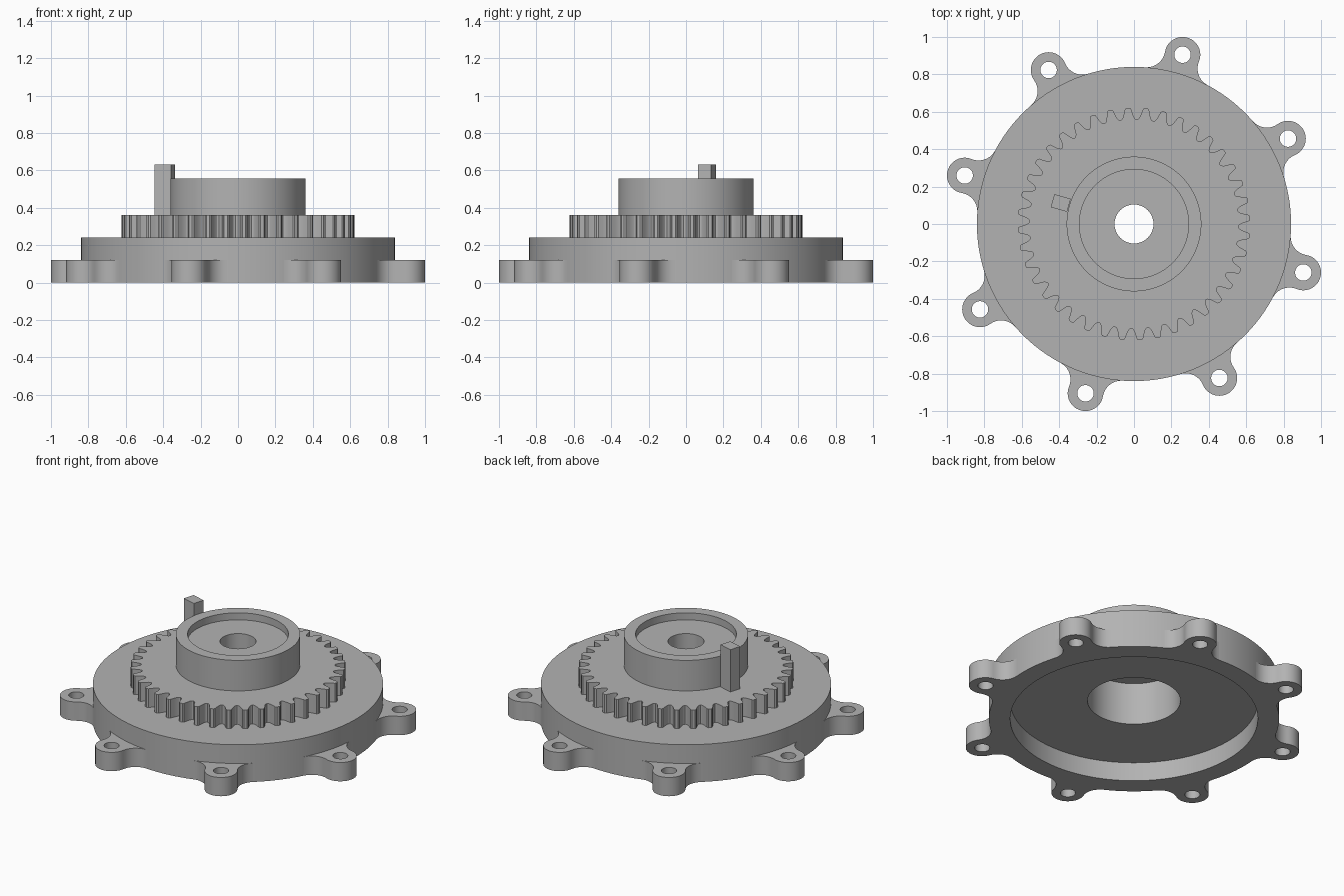
import bpy, bmesh, math
from mathutils import Vector, Matrix

if "Cube" in bpy.data.objects:
    bpy.data.objects.remove(bpy.data.objects["Cube"])

grey = bpy.data.materials.new("plain grey")
grey.diffuse_color = (0.45, 0.45, 0.45, 1)
grey.use_nodes = True
grey.node_tree.nodes["Principled BSDF"].inputs["Base Color"].default_value = grey.diffuse_color


def polar(r, a, c=(0, 0)):
    return Vector((c[0] + r * math.cos(a), c[1] + r * math.sin(a)))


def arc(c, r, a0, a1, n):
    return [polar(r, a0 + (a1 - a0) * i / n, c) for i in range(n + 1)]


def circle(c, r, n):
    return arc(c, r, 0, math.tau, n)[:-1]


def finish(ob, angle=30):
    """Weld, fix normals, colour and smooth a finished part."""
    bm = bmesh.new()
    bm.from_mesh(ob.data)
    bmesh.ops.remove_doubles(bm, verts=bm.verts, dist=1e-5)
    bmesh.ops.recalc_face_normals(bm, faces=bm.faces)
    bm.to_mesh(ob.data)
    bm.free()
    ob.data.materials.clear()
    ob.data.materials.append(grey)
    bpy.ops.object.select_all(action='DESELECT')
    ob.select_set(True)
    bpy.context.view_layer.objects.active = ob
    bpy.ops.object.shade_smooth_by_angle(angle=math.radians(angle))
    return ob


def plate(name, loops, z0, z1, angle=30):
    """Extrude flat outlines (inner ones become holes) from z0 to z1."""
    cu = bpy.data.curves.new(name, 'CURVE')
    cu.dimensions = '2D'
    cu.fill_mode = 'BOTH'
    cu.extrude = (z1 - z0) / 2
    for pts in loops:
        sp = cu.splines.new('POLY')
        sp.points.add(len(pts) - 1)
        for p, q in zip(sp.points, pts):
            p.co = (q[0], q[1], 0, 1)
        sp.use_cyclic_u = True
    ob = bpy.data.objects.new(name, cu)
    bpy.context.collection.objects.link(ob)
    bpy.ops.object.select_all(action='DESELECT')
    ob.select_set(True)
    bpy.context.view_layer.objects.active = ob
    bpy.ops.object.convert(target='MESH')
    ob = bpy.context.object
    ob.data.transform(Matrix.Translation((0, 0, (z0 + z1) / 2)))
    return finish(ob, angle)


def lathe(name, profile, n=128):
    """Revolve a closed (radius, z) profile around z."""
    verts, faces, m = [], [], len(profile)
    for i in range(n):
        for r, z in profile:
            verts.append((*polar(r, math.tau * i / n), z))
        for j in range(m):
            k, i2 = (j + 1) % m, (i + 1) % n
            faces.append((i * m + j, i2 * m + j, i2 * m + k, i * m + k))
    me = bpy.data.meshes.new(name)
    me.from_pydata(verts, [], faces)
    ob = bpy.data.objects.new(name, me)
    bpy.context.collection.objects.link(ob)
    return finish(ob)


# Flanged body with hollow underside, hub, top recess and centre bore
lathe("body_and_hub", [
    (0.717, 0), (0.84, 0), (0.84, 0.24), (0.36, 0.24), (0.36, 0.555),
    (0.292, 0.555), (0.292, 0.51), (0.104, 0.51), (0.104, 0.39),
    (0.269, 0.39), (0.269, 0.12), (0.717, 0.12)])

# Toothed ring around the hub
TEETH = 40
half = [(-0.5, 0.559), (-0.4, 0.563), (-0.32, 0.573), (-0.24, 0.593),
        (-0.17, 0.616), (-0.09, 0.622)]
tooth = half + [(-t, r) for t, r in half[:0:-1]]
gear = [polar(r, math.radians(3) + math.tau * (i + t) / TEETH)
        for i in range(TEETH) for t, r in tooth]
plate("gear_ring", [gear, circle((0, 0), 0.358, 128)], 0.24, 0.36, 25)

# Mounting lugs, blended into the body with concave fillets
R, D, r, f = 0.84, 0.9415, 0.095, 0.1
a = math.acos(((R + f) ** 2 + D ** 2 - (r + f) ** 2) / (2 * (R + f) * D))
lug_c = Vector((D, 0))
fil_c = polar(R + f, a)
to_lug = lug_c - fil_c
end = math.atan2(to_lug.y, to_lug.x) % math.tau      # fillet meets lug
fillet = arc(fil_c, f, math.pi + a, end, 10)
start = end - math.pi                                # same point seen from lug
head = arc(lug_c, r, start, -start, 28)
lower = [Vector((p.x, -p.y)) for p in reversed(fillet)]
outline = fillet + head[1:-1] + lower + arc((0, 0), R - 0.001, -a, a, 8)[1:-1]
for i in range(8):
    lug = plate(f"mounting_lug_{i + 1}", [outline, circle(lug_c, 0.044, 32)], 0, 0.12)
    lug.rotation_euler.z = math.radians(29 + 45 * i)

# Stop post beside the hub
post = plate("stop_post", [[(0.362, -0.036), (0.453, -0.036),
                            (0.453, 0.036), (0.362, 0.036)]], 0.36, 0.63)
post.rotation_euler.z = math.radians(164)
